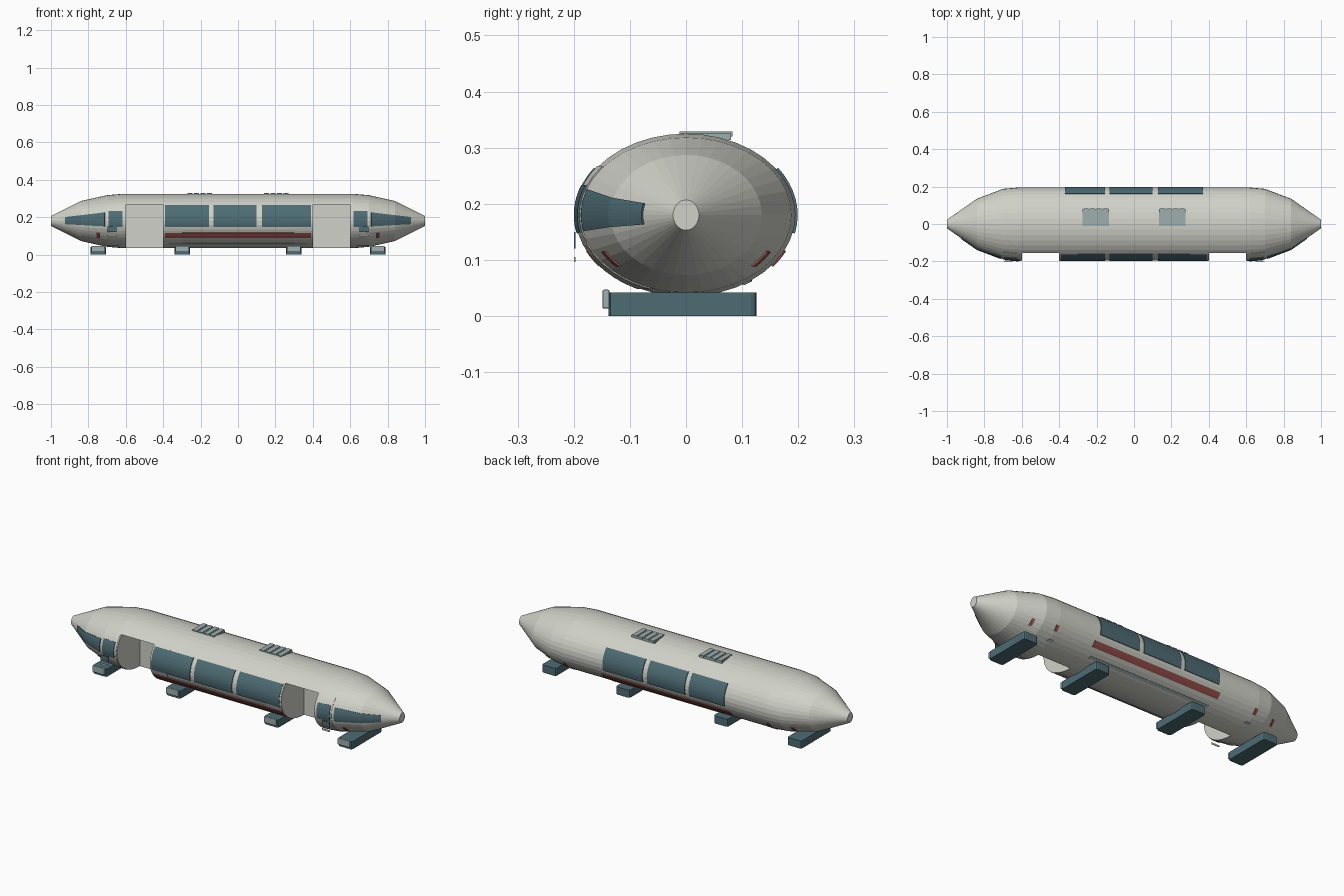
import bpy, bmesh, math

if "Cube" in bpy.data.objects:
    bpy.data.objects.remove(bpy.data.objects["Cube"])

ZC = 0.18
# hull stations: x, half width, half height
PROFILE = [(0.62, 0.195, 0.145), (0.70, 0.188, 0.138), (0.84, 0.135, 0.107), (1.0, 0.023, 0.027)]


def material(name, rgb):
    m = bpy.data.materials.new(name)
    m.diffuse_color = (*rgb, 1)
    m.use_nodes = True
    m.node_tree.nodes["Principled BSDF"].inputs["Base Color"].default_value = m.diffuse_color
    return m


HULL = material("pale_grey", (0.63, 0.64, 0.58))
TEAL = material("dark_teal", (0.075, 0.15, 0.175))
RED = material("dull_red", (0.32, 0.085, 0.075))
STEEL = material("blue_grey", (0.34, 0.43, 0.43))


def make(name, bm, mat):
    me = bpy.data.meshes.new(name)
    bm.to_mesh(me)
    bm.free()
    ob = bpy.data.objects.new(name, me)
    bpy.context.collection.objects.link(ob)
    me.materials.append(mat)
    return ob


def radii(x):
    x = abs(x)
    if x <= PROFILE[0][0]:
        return PROFILE[0][1:]
    for (x0, a0, b0), (x1, a1, b1) in zip(PROFILE, PROFILE[1:]):
        if x <= x1:
            t = (x - x0) / (x1 - x0)
            return a0 + (a1 - a0) * t, b0 + (b1 - b0) * t
    return PROFILE[-1][1:]


def box(name, x, y, z, mat, bevel=0.0):
    bm = bmesh.new()
    bmesh.ops.create_cube(bm, size=1)
    for v in bm.verts:
        for k, (lo, hi) in enumerate((x, y, z)):
            v.co[k] = lo if v.co[k] < 0 else hi
    ob = make(name, bm, mat)
    if bevel:
        m = ob.modifiers.new("bevel", 'BEVEL')
        m.width = bevel
        m.segments = 2
    return ob


def patch(name, x0, x1, z0, z1, side, mat, off=0.003, nx=1, nz=8):
    """Thin plate following the hull; z0 and z1 are (low, high) at each end."""
    bm = bmesh.new()
    grid = []
    for i in range(nx + 1):
        t = i / nx
        x = x0 + (x1 - x0) * t
        a, b = radii(x)
        lo, hi = (z0[k] + (z1[k] - z0[k]) * t for k in (0, 1))
        p, q = (math.asin(max(-1, min(1, (z - ZC) / b))) for z in (lo, hi))
        row = []
        for j in range(nz + 1):
            w = p + (q - p) * j / nz
            row.append(bm.verts.new((x, side * (a + off) * math.cos(w), ZC + (b + off) * math.sin(w))))
        grid.append(row)
    for i in range(nx):
        for j in range(nz):
            f = [grid[i][j], grid[i + 1][j], grid[i + 1][j + 1], grid[i][j + 1]]
            bm.faces.new(f if side * (x1 - x0) < 0 else f[::-1])
    ob = make(name, bm, mat)
    m = ob.modifiers.new("thickness", 'SOLIDIFY')
    m.thickness = 0.006
    m.offset = -1
    return ob


# Hull: elliptical body tapering to blunt noses
SEG = 40
bm = bmesh.new()
stations = [(-x, a, b) for x, a, b in reversed(PROFILE)] + PROFILE
rings = [[bm.verts.new((x, a * math.cos(2 * math.pi * i / SEG), ZC + b * math.sin(2 * math.pi * i / SEG)))
          for i in range(SEG)] for x, a, b in stations]
for r, s in zip(rings, rings[1:]):
    for i in range(SEG):
        j = (i + 1) % SEG
        bm.faces.new((r[i], r[j], s[j], s[i]))
bm.faces.new(rings[0])
bm.faces.new(rings[-1])
bmesh.ops.recalc_face_normals(bm, faces=bm.faces)
hull = make("hull", bm, HULL)

# Open doorways cut into the front side
for s in (-1, 1):
    cutter = box("doorway_cutter", sorted((0.4 * s, 0.6 * s)), (-0.4, 0.003), (-0.1, 0.268), HULL)
    cutter.hide_render = True
    cutter.hide_set(True)
    m = hull.modifiers.new("doorway", 'BOOLEAN')
    m.operation = 'DIFFERENCE'
    m.solver = 'EXACT'
    m.object = cutter

# Side windows and stripes on both sides
for side in (-1, 1):
    end = 0.39 if side < 0 else 0.37
    for x0, x1 in ((-end, -0.155), (-0.13, 0.10), (0.128, end)):
        patch("side_window", x0, x1, (0.148, 0.262), (0.148, 0.262), side, TEAL, 0.004)
    patch("red_stripe", -0.39, 0.39, (0.09, 0.117), (0.09, 0.117), side, RED, 0.003, nz=3)
    patch("lower_stripe", -0.37, 0.37, (0.057, 0.064), (0.057, 0.064), side, STEEL, 0.002, nz=2)
    for s in (-1, 1):
        patch("marker", 0.742 * s, 0.756 * s, (0.09, 0.115), (0.09, 0.115), side, RED, 0.003, nz=3)
        if side > 0:
            patch("rear_marker", 0.612 * s, 0.628 * s, (0.09, 0.115), (0.09, 0.115), side, RED, 0.003, nz=3)
            patch("small_vent", 0.60 * s, 0.63 * s, (0.057, 0.064), (0.057, 0.064), side, STEEL, 0.002, nz=1)

for s in (-1, 1):
    # Cab window on each nose, front side only
    patch("nose_window", 0.713 * s, 0.925 * s, (0.152, 0.225), (0.164, 0.2), -1, TEAL, 0.004, nx=15)
    # Slid-open door leaves with window and handle
    patch("outer_door_leaf", 0.605 * s, 0.7 * s, (0.05, 0.266), (0.05, 0.266), -1, HULL, 0.002, nx=6, nz=14)
    patch("inner_door_leaf", 0.3 * s, 0.398 * s, (0.05, 0.266), (0.05, 0.266), -1, HULL, 0.002, nz=14)
    patch("door_window", 0.617 * s, 0.692 * s, (0.15, 0.232), (0.15, 0.232), -1, TEAL, 0.005, nx=6)
    box("door_panel", sorted((0.65 * s, 0.698 * s)), (-0.2, -0.197), (0.12, 0.15), TEAL)
    box("door_handle", sorted((0.65 * s, 0.698 * s)), (-0.2, -0.197), (0.096, 0.105), HULL)

    # Roof vents: base plate with slats
    c = 0.205 * s
    box("roof_vent_base", (c - 0.07, c + 0.07), (-0.01, 0.08), (0.314, 0.3255), STEEL)
    for k in range(4):
        x = c - 0.0525 + 0.035 * k
        box("roof_vent_slat", (x - 0.013, x + 0.013), (-0.012, 0.083), (0.32, 0.329), STEEL)

    # Skids under the hull with an end lamp
    for cx in (0.298 * s, 0.747 * s):
        bm = bmesh.new()
        bmesh.ops.create_cube(bm, size=1)
        for v in bm.verts:
            v.co = (cx + v.co.x * 0.085, -0.006 + v.co.y * 0.264, 0.021 + v.co.z * 0.042)
        upright = [e for e in bm.edges if abs(e.verts[0].co.z - e.verts[1].co.z) > 0.01]
        bmesh.ops.bevel(bm, geom=upright, offset=0.011, segments=2, affect='EDGES', profile=0.5)
        make("skid", bm, TEAL)
        box("skid_lamp", (cx - 0.037, cx + 0.037), (-0.149, -0.136), (0.013, 0.047), STEEL, 0.003)
